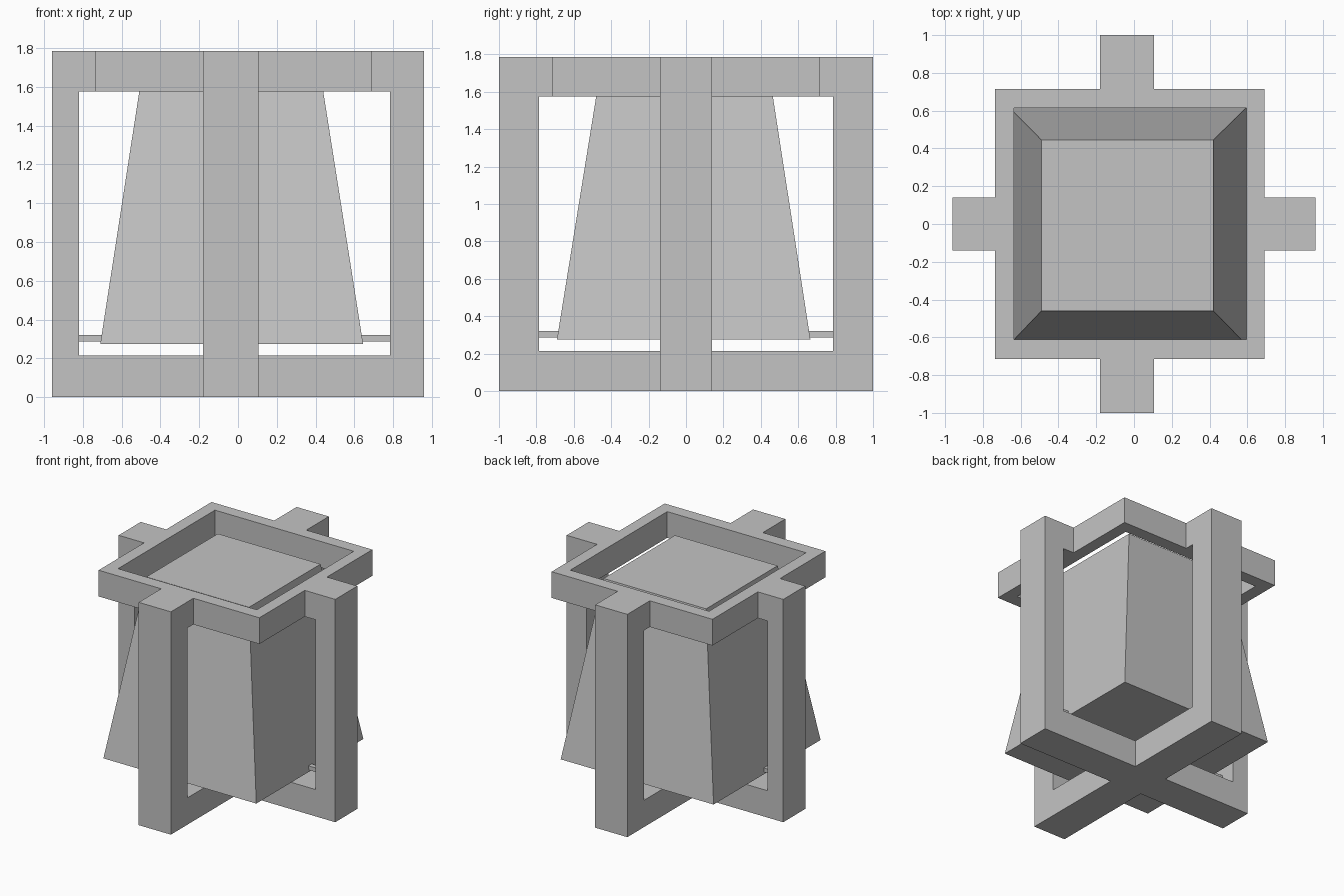
import bpy, bmesh
from mathutils import Vector

cube = bpy.data.objects.get("Cube")
if cube:
    bpy.data.objects.remove(cube, do_unlink=True)

# One flat grey for everything
grey = bpy.data.materials.new("plain_grey")
grey.use_nodes = True
colour = (0.55, 0.55, 0.55, 1)
grey.diffuse_color = colour
grey.node_tree.nodes["Principled BSDF"].inputs["Base Color"].default_value = colour


def finish(bm, name):
    bmesh.ops.recalc_face_normals(bm, faces=bm.faces)
    mesh = bpy.data.meshes.new(name)
    bm.to_mesh(mesh)
    bm.free()
    mesh.materials.append(grey)
    obj = bpy.data.objects.new(name, mesh)
    bpy.context.collection.objects.link(obj)
    return obj


def inside(p, box):
    return all(box[i][0] < p[i] < box[i][1] for i in range(3))


def joined_boxes(name, solid, holes=()):
    """One clean shell around the union of boxes, less the holes."""
    cuts = [sorted({v for b in [*solid, *holes] for v in b[i]}) for i in range(3)]

    def filled(c):
        if any(c[i] < 0 or c[i] > len(cuts[i]) - 2 for i in range(3)):
            return False
        p = [(cuts[i][c[i]] + cuts[i][c[i] + 1]) / 2 for i in range(3)]
        return any(inside(p, b) for b in solid) and not any(inside(p, b) for b in holes)

    bm = bmesh.new()
    nx, ny, nz = (len(c) - 1 for c in cuts)
    for cell in ((x, y, z) for x in range(nx) for y in range(ny) for z in range(nz)):
        if not filled(cell):
            continue
        for axis in range(3):
            u, v = (axis + 1) % 3, (axis + 2) % 3
            for side in (0, 1):
                beside = list(cell)
                beside[axis] += 2 * side - 1
                if filled(beside):
                    continue
                corners = []
                for du, dv in ((0, 0), (1, 0), (1, 1), (0, 1)):
                    k = list(cell)
                    k[axis] += side
                    k[u] += du
                    k[v] += dv
                    corners.append(bm.verts.new([cuts[i][k[i]] for i in range(3)]))
                bm.faces.new(corners if side else corners[::-1])
    bmesh.ops.remove_doubles(bm, verts=bm.verts, dist=0.0005)
    bmesh.ops.dissolve_limit(bm, angle_limit=0.02, verts=bm.verts, edges=bm.edges)
    return finish(bm, name)


def tapered_block(name, bottom, top, z0, z1):
    bm = bmesh.new()
    rings = []
    for (x0, x1, y0, y1), z in ((bottom, z0), (top, z1)):
        rings.append([bm.verts.new(Vector((x, y, z)))
                      for x, y in ((x0, y0), (x1, y0), (x1, y1), (x0, y1))])
    for ring in rings:
        bm.faces.new(ring)
    for i in range(4):
        j = (i + 1) % 4
        bm.faces.new((rings[0][i], rings[0][j], rings[1][j], rings[1][i]))
    return finish(bm, name)


# Cage: two crossed upright hoops carrying a square ring at the top
bar_x, bar_y = (-0.18, 0.105), (-0.14, 0.14)
full_x, full_y = (-0.96, 0.96), (-1, 1)
height, base_z, ring_z = 1.785, 0.215, 1.575
gap = (base_z, ring_z)
upper = (ring_z, height)
hoops = [(full_x, bar_y, (0, height)), (bar_x, full_y, (0, height))]
ring = [((-0.735, 0.69), (-0.715, 0.715), upper)]
opening = [((-0.82, 0.785), (-0.787, 0.787), gap),
           ((-0.635, 0.595), (-0.612, 0.615), upper)]
joined_boxes("cage_frame", hoops + ring, opening)

# Tapered body hanging in the cage
tapered_block("tapered_body", (-0.71, 0.645, -0.69, 0.665),
              (-0.49, 0.42, -0.46, 0.445), 0.275, 1.70)

# Thin crossed rods joining the body to the posts
rod_z = (0.287, 0.32)
joined_boxes("support_rods", [((-0.82, 0.785), (-0.02, 0.02), rod_z),
                              ((-0.057, -0.017), (-0.787, 0.787), rod_z)])
